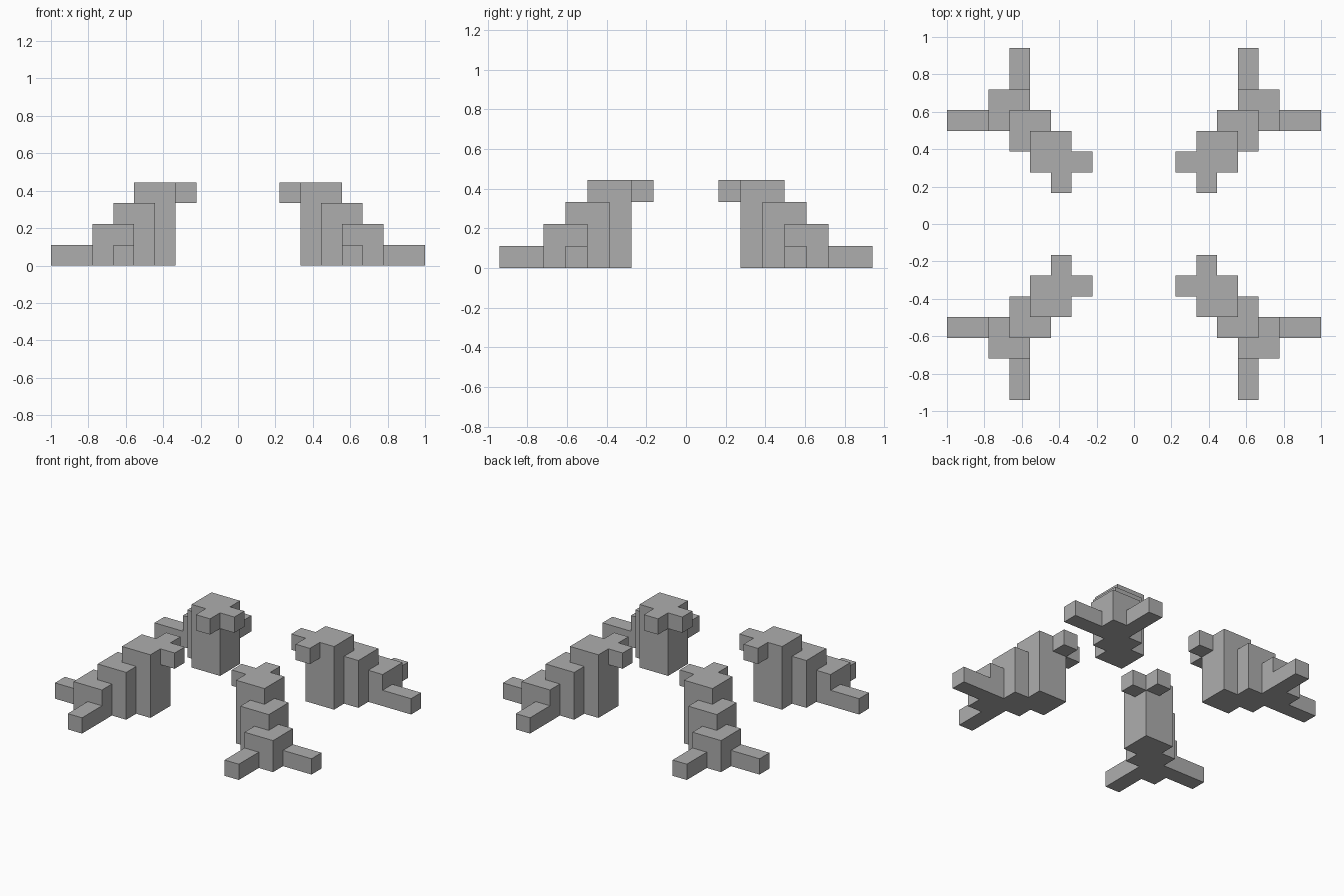
import bpy
from mathutils import Vector

cube = bpy.data.objects.get("Cube")
if cube:
    bpy.data.objects.remove(cube, do_unlink=True)

# Plain grey stone
stone = bpy.data.materials.new("grey_stone")
stone.use_nodes = True
GREY = (0.42, 0.42, 0.42, 1.0)
stone.diffuse_color = GREY
stone.node_tree.nodes["Principled BSDF"].inputs["Base Color"].default_value = GREY

U = 0.111                    # block unit
INNER_X, INNER_Y = 0.222, 0.165  # inner corner of each stepped corner group


def add_box(name, low, high, sx, sy):
    """Box between two corners given in block units, mirrored into a quadrant."""
    a = Vector((sx * (INNER_X + low[0] * U), sy * (INNER_Y + low[1] * U), low[2] * U))
    b = Vector((sx * (INNER_X + high[0] * U), sy * (INNER_Y + high[1] * U), high[2] * U))
    bpy.ops.mesh.primitive_cube_add(size=1, location=(a + b) / 2)
    obj = bpy.context.object
    obj.name = name
    size = b - a
    obj.scale = (abs(size.x), abs(size.y), abs(size.z))
    bpy.ops.object.transform_apply(location=False, rotation=False, scale=True)
    obj.data.materials.append(stone)


# Stepped corner support: low and high corners in block units
PARTS = {
    "tall_pillar": ((1, 1, 0), (3, 3, 4)),
    "middle_pillar": ((2, 2, 0), (4, 4, 3)),
    "short_pillar": ((3, 3, 0), (5, 5, 2)),
    "side_foot": ((5, 3, 0), (7, 4, 1)),
    "end_foot": ((3, 5, 0), (4, 7, 1)),
    "side_bracket": ((0, 1, 3), (1, 2, 4)),
    "end_bracket": ((1, 0, 3), (2, 1, 4)),
}

# Repeat the support in all four corners
for sx, side in ((1, "left"), (-1, "right")):
    for sy, end in ((-1, "front"), (1, "back")):
        for part, (low, high) in PARTS.items():
            add_box(f"{end}_{side}_{part}", low, high, sx, sy)
